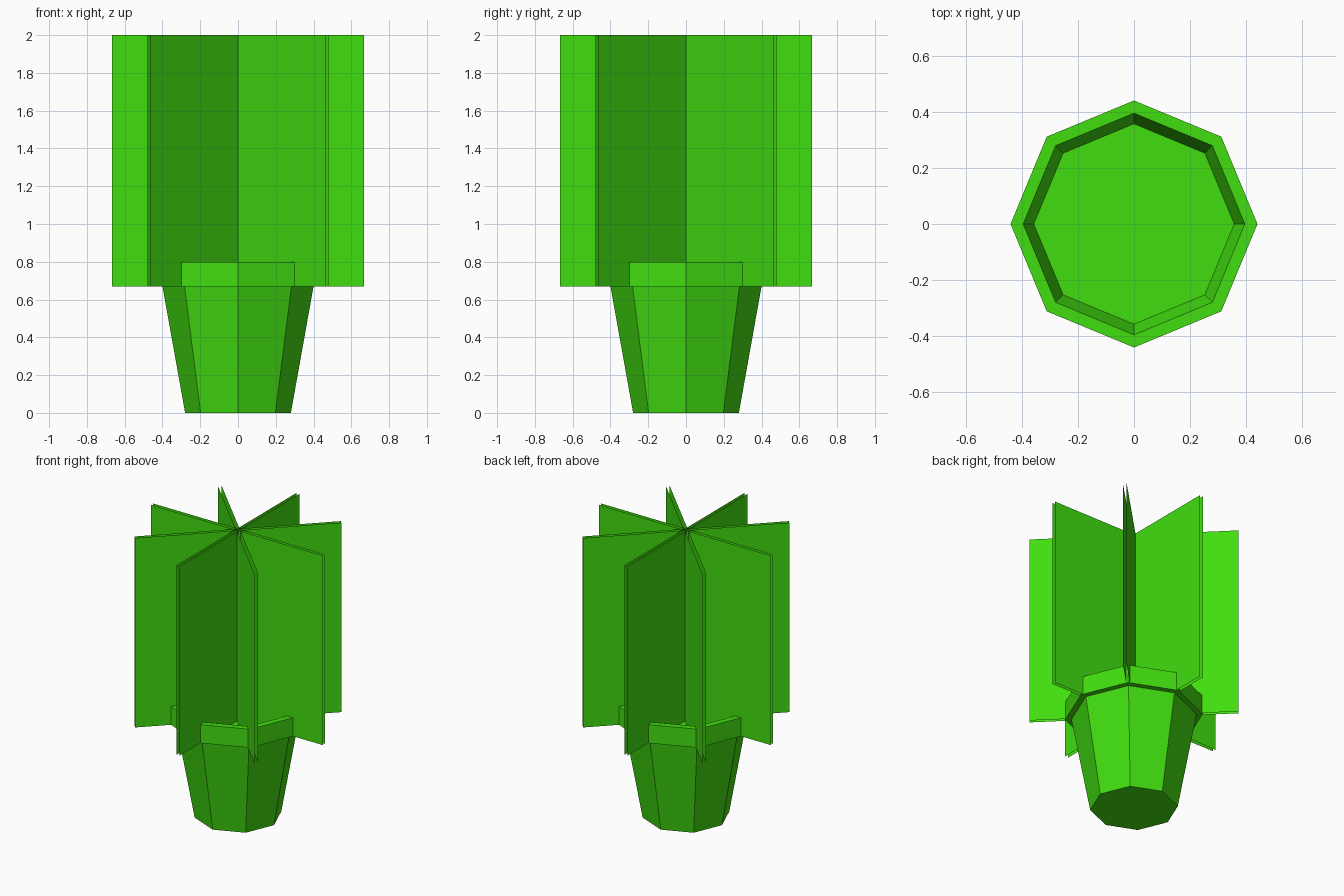
import bpy, bmesh, math
from mathutils import Matrix

cube = bpy.data.objects.get("Cube")
if cube:
    bpy.data.objects.remove(cube, do_unlink=True)

green = bpy.data.materials.new("bright_green")
green.use_nodes = True
color = (0.053, 0.73, 0.005, 1)
green.diffuse_color = color
green.node_tree.nodes["Principled BSDF"].inputs["Base Color"].default_value = color


def finish(name, bm):
    mesh = bpy.data.meshes.new(name)
    bm.to_mesh(mesh)
    bm.free()
    mesh.materials.append(green)
    obj = bpy.data.objects.new(name, mesh)
    bpy.context.collection.objects.link(obj)
    return obj


def lathe(name, profile, sides=8):
    """Faceted solid of revolution, closed at both ends."""
    bm = bmesh.new()
    rings = []
    for r, z in profile:
        angles = [2 * math.pi * i / sides for i in range(sides)]
        rings.append([bm.verts.new((r * math.cos(a), r * math.sin(a), z)) for a in angles])
    for low, high in zip(rings, rings[1:]):
        for i in range(sides):
            j = (i + 1) % sides
            bm.faces.new((low[i], low[j], high[j], high[i]))
    bm.faces.new(rings[0][::-1])
    bm.faces.new(rings[-1])
    return finish(name, bm)


# Pot: tapered body, stepped rim, sloped inner wall and soil floor
BASE, RIM, TOP = 0.67, 0.80, 2.0
lathe("pot", [(0.28, 0), (0.40, BASE), (0.44, BASE), (0.44, RIM),
              (0.395, RIM), (0.357, BASE)])

# Plant: four crossing blades, each made of two thin open sheets
REACH, GAP = 0.667, 0.012
for k in range(4):
    bm = bmesh.new()
    for side in (-1, 1):
        corners = [(-REACH, BASE), (REACH, BASE), (REACH, TOP), (-REACH, TOP)]
        verts = [bm.verts.new((x, side * GAP, z)) for x, z in corners]
        bm.faces.new(verts if side < 0 else verts[::-1])
    bm.transform(Matrix.Rotation(k * math.pi / 4, 4, "Z"))
    finish(f"leaf_blade_{k + 1}", bm)
